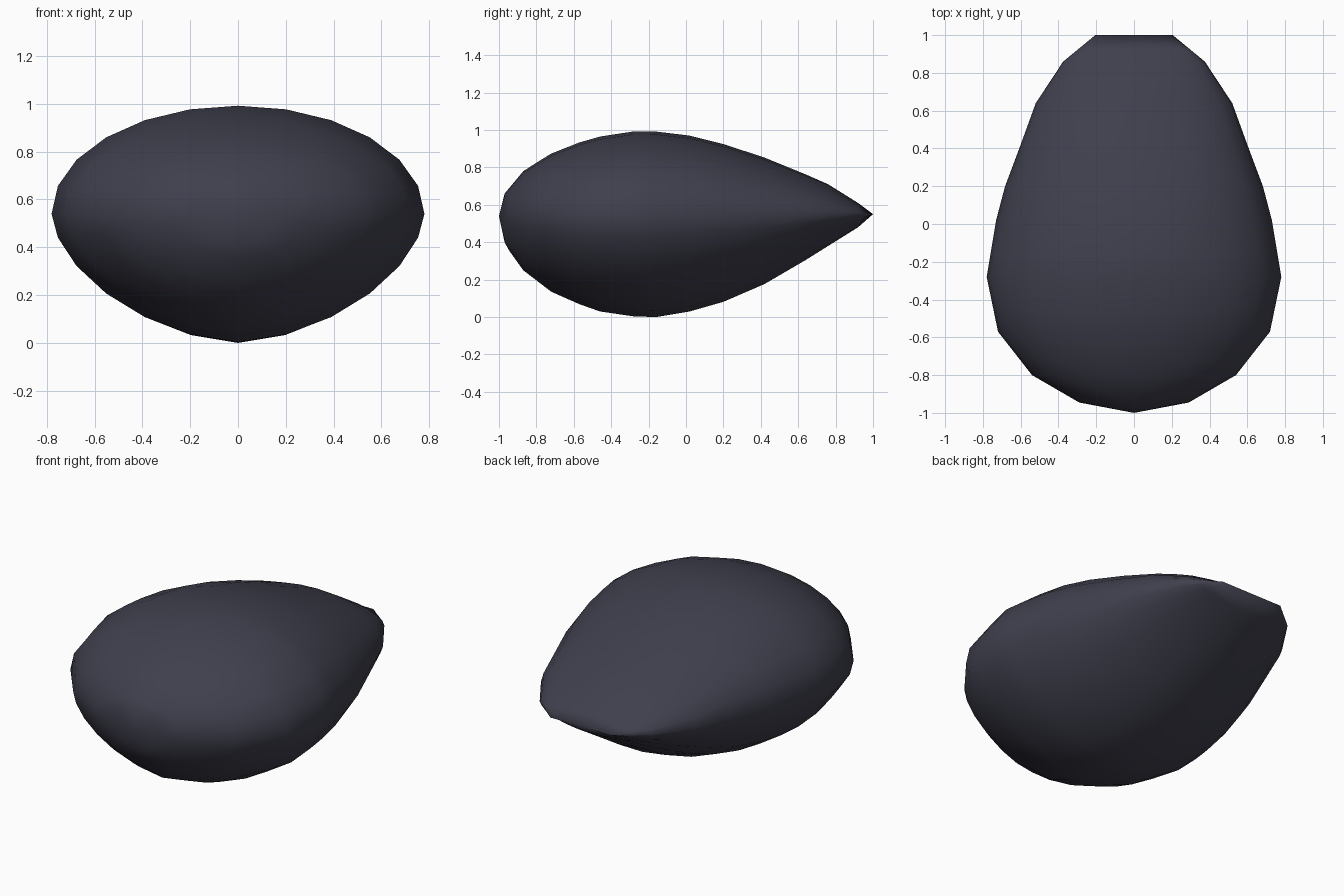
import bpy, bmesh, math

if "Cube" in bpy.data.objects:
    bpy.data.objects.remove(bpy.data.objects["Cube"])

# Outlines along the length: (y, value)
HALF_WIDTH = [(-1, 0), (-.945, .29), (-.8, .54), (-.57, .72), (-.28, .78), (.02, .73),
              (.18, .69), (.42, .6), (.64, .52), (.86, .375), (1, .205)]
TOP = [(-1, .54), (-.97, .66), (-.87, .78), (-.73, .87), (-.6, .925), (-.46, .965),
       (-.23, 1), (.02, .97), (.26, .91), (.51, .82), (.76, .71), (.92, .61), (1, .55)]
BOTTOM = [(-1, .54), (-.97, .4), (-.92, .31), (-.87, .25), (-.72, .135), (-.63, .09),
          (-.46, .03), (-.32, .005), (-.16, 0), (.02, .03), (.23, .09), (.37, .15),
          (.52, .23), (.92, .48), (1, .55)]
ROWS = [-1, -.97, -.945, -.87, -.8, -.72, -.57, -.46, -.28, -.16, .02, .2, .42, .64, .76, .86, .92, 1]
SIDES = 24


def sample(points, y):
    for (y0, a), (y1, b) in zip(points, points[1:]):
        if y <= y1:
            return a + (b - a) * (y - y0) / (y1 - y0)
    return points[-1][1]


def section(y):
    # Rounded upper half, slightly keeled lower half
    w, top, bottom = (sample(p, y) for p in (HALF_WIDTH, TOP, BOTTOM))
    mid = .54 + .01 * max(y, 0)
    ring = []
    for i in range(SIDES):
        a = 2 * math.pi * i / SIDES
        c = math.cos(a)
        up = math.sin(a) >= 0
        n = 2.0 if up else 1.7
        h = max(0, 1 - abs(c) ** n) ** (1 / n)
        ring.append((w * c, y, mid + ((top if up else bottom) - mid) * h))
    return ring


# Pebble body lofted from a rounded nose to a thin rear edge
bm = bmesh.new()
rings = [[bm.verts.new(p) for p in section(y)] for y in ROWS]
for r0, r1 in zip(rings, rings[1:]):
    for i in range(SIDES):
        j = (i + 1) % SIDES
        bm.faces.new((r0[i], r0[j], r1[j], r1[i]))
bmesh.ops.remove_doubles(bm, verts=bm.verts, dist=.002)
bmesh.ops.recalc_face_normals(bm, faces=bm.faces)
for f in bm.faces:
    f.smooth = True
mesh = bpy.data.meshes.new("pebble_body")
bm.to_mesh(mesh)
bm.free()
body = bpy.data.objects.new("pebble_body", mesh)
bpy.context.collection.objects.link(body)

# Dark slate colour
mat = bpy.data.materials.new("dark_slate")
mat.diffuse_color = (.05, .05, .075, 1)
mat.use_nodes = True
mat.node_tree.nodes["Principled BSDF"].inputs["Base Color"].default_value = mat.diffuse_color
mesh.materials.append(mat)
